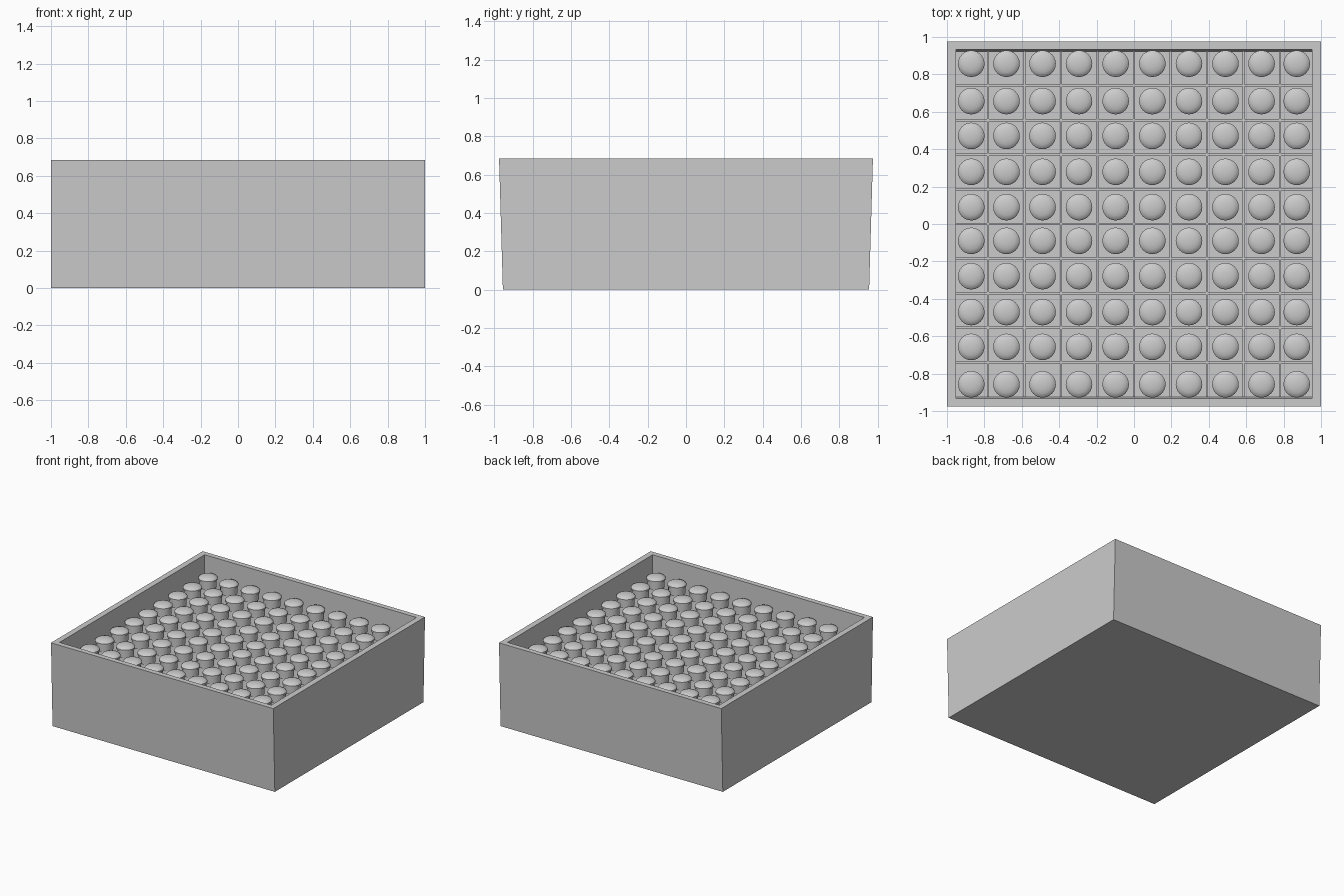
import bpy, bmesh, math

if "Cube" in bpy.data.objects:
    bpy.data.objects.remove(bpy.data.objects["Cube"])

H = 0.685


def make_object(name, bm):
    bmesh.ops.recalc_face_normals(bm, faces=bm.faces)
    me = bpy.data.meshes.new(name)
    bm.to_mesh(me)
    bm.free()
    ob = bpy.data.objects.new(name, me)
    bpy.context.collection.objects.link(ob)
    return ob


def ring(bm, hx, hy, z):
    return [bm.verts.new((sx * hx, sy * hy, z))
            for sx, sy in ((-1, -1), (1, -1), (1, 1), (-1, 1))]


def bridge(bm, a, b):
    n = len(a)
    for i in range(n):
        bm.faces.new((a[i], a[(i + 1) % n], b[(i + 1) % n], b[i]))


def add_box(bm, x0, x1, y0, y1, z0, z1):
    res = bmesh.ops.create_cube(bm, size=1)
    for v in res["verts"]:
        v.co.x = x1 if v.co.x > 0 else x0
        v.co.y = y1 if v.co.y > 0 else y0
        v.co.z = z1 if v.co.z > 0 else z0


# open tray, front and back walls flaring slightly
bm = bmesh.new()
rings = [ring(bm, 1.0, 0.955, 0), ring(bm, 1.0, 0.975, H),
         ring(bm, 0.953, 0.933, H), ring(bm, 0.953, 0.92, 0.03)]
bm.faces.new(rings[0])
for a, b in zip(rings, rings[1:]):
    bridge(bm, a, b)
bm.faces.new(rings[-1])
make_object("tray", bm)

# crossed divider strips
bm = bmesh.new()
for i in range(-4, 5):
    x, y = i * 0.195, i * 0.185
    add_box(bm, x - 0.006, x + 0.006, -0.926, 0.926, 0.03, 0.40)
    add_box(bm, -0.953, 0.953, y - 0.006, y + 0.006, 0.03, 0.40)
make_object("dividers", bm)

# one vial: body, shoulder, neck, overhanging domed cap
profile = [(0.066, 0.03), (0.066, 0.43), (0.055, 0.465), (0.055, 0.48),
           (0.064, 0.48), (0.064, 0.535), (0.071, 0.537), (0.071, 0.55),
           (0.062, 0.56), (0.045, 0.567), (0.023, 0.571)]
SEG = 24
bm = bmesh.new()
loops = [[bm.verts.new((r * math.cos(2 * math.pi * k / SEG),
                        r * math.sin(2 * math.pi * k / SEG), z))
          for k in range(SEG)] for r, z in profile]
for a, b in zip(loops, loops[1:]):
    bridge(bm, a, b)
bm.faces.new(loops[0])
tip = bm.verts.new((0, 0, 0.572))
for k in range(SEG):
    bm.faces.new((loops[-1][k], loops[-1][(k + 1) % SEG], tip))
vial = make_object("vial", bm)
bpy.context.view_layer.objects.active = vial
vial.select_set(True)
bpy.ops.object.shade_smooth_by_angle(angle=math.radians(40))

# ten by ten vials
xs = [0.098, 0.294, 0.489, 0.682, 0.87]
ys = [0.09, 0.279, 0.471, 0.657, 0.857]
first = True
for x in [-v for v in reversed(xs)] + xs:
    for y in [-v for v in reversed(ys)] + ys:
        ob = vial if first else vial.copy()
        if not first:
            bpy.context.collection.objects.link(ob)
        first = False
        ob.location = (x, y, 0)
